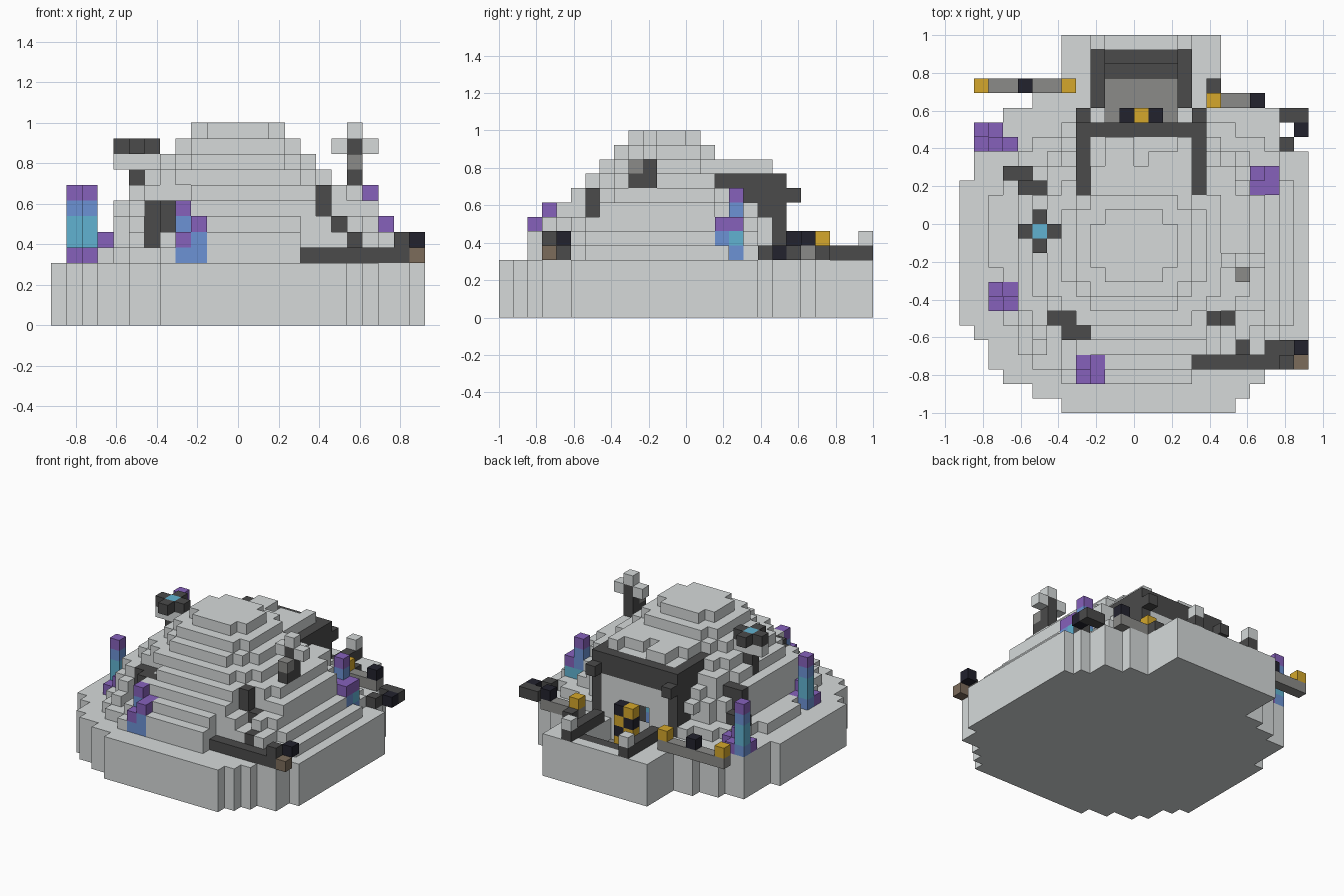
import bpy, bmesh
from mathutils import Vector

cube = bpy.data.objects.get("Cube")
if cube:
    bpy.data.objects.remove(cube)

U = 1 / 13                      # edge of one block
ORIGIN = Vector((-12, -13, 0))


def material(name, rgb):
    m = bpy.data.materials.new(name)
    m.use_nodes = True
    m.diffuse_color = (*rgb, 1)
    m.node_tree.nodes["Principled BSDF"].inputs["Base Color"].default_value = (*rgb, 1)
    return m


MATS = {
    "stone": material("light_stone", (.67, .7, .7)),
    "dark": material("dark_stone", (.07, .07, .07)),
    "grey": material("mid_grey", (.26, .26, .25)),
    "black": material("night_black", (.016, .016, .027)),
    "gold": material("gold", (.66, .39, .025)),
    "purple": material("purple", (.24, .12, .5)),
    "cyan": material("cyan", (.12, .45, .64)),
    "blue": material("blue", (.15, .29, .66)),
    "brown": material("brown", (.2, .15, .105)),
}
KEYS = list(MATS)
grid = {}                       # block -> (part, colour)


def box(part, colour, x, y, z, w=1, d=1, h=1):
    for i in range(x, x + w):
        for j in range(y, y + d):
            for k in range(z, z + h):
                grid[i, j, k] = (part, colour)


def carve(x, y, z, w, d, h):
    for c in list(grid):
        if x <= c[0] < x + w and y <= c[1] < y + d and z <= c[2] < z + h:
            del grid[c]


def stack(part, x, y, z, colours):
    for n, c in enumerate(colours.split()):
        box(part, c, x, y, z + n)


# Ground slab: first row, number of rows, left and right end
for y, d, a, b in [(0, 1, 7, 19), (1, 1, 5, 20), (2, 1, 3, 21), (3, 2, 2, 23),
                   (5, 1, 1, 24), (6, 10, 0, 24), (16, 2, 1, 24), (18, 1, 1, 23),
                   (19, 1, 1, 22), (20, 1, 3, 22), (21, 1, 5, 20), (22, 4, 7, 18)]:
    box("ground_slab", "stone", a, y, 0, b - a, d, 4)

# Stepped dome: rounded layers from bottom to top
LAYERS = [(3, 23, 2, 20), (4, 22, 2, 19), (4, 21, 3, 19), (4, 21, 4, 18),
          (5, 20, 5, 18), (6, 18, 6, 17), (7, 17, 7, 16), (8, 16, 8, 15), (9, 15, 9, 14)]
for n, (x0, x1, y0, y1) in enumerate(LAYERS):
    for i in range(x0, x1):
        for j in range(y0, y1):
            u = abs(2 * i + 1 - x0 - x1) / (x1 - x0)
            v = abs(2 * j + 1 - y0 - y1) / (y1 - y0)
            if u ** 2.5 + v ** 2.5 < 1.13:
                box("dome", "stone", i, j, 4 + n)
box("dome", "stone", 2, 10, 4, 1, 5)

# Gate: roof, side walls, lintel and inner arch
box("gate_roof", "stone", 9, 14, 9, 7, 5)
for x, y, w, d in [(9, 15, 7, 2), (10, 17, 2, 2), (13, 17, 2, 1), (15, 17, 1, 2)]:
    box("gate_roof", "stone", x, y, 10, w, d)
carve(9, 18, 4, 7, 3, 5)
carve(10, 18, 2, 5, 7, 2)
box("gate_back_wall", "stone", 9, 17, 4, 7, 1, 5)
for x in (8, 16):
    box("gate_wall", "dark", x, 17, 4, 1, 3, 5)
    box("gate_wall", "dark", x, 15, 9, 1, 5)
    box("gate_wall", "dark", x, 20, 8)
box("gate_lintel", "dark", 8, 19, 8, 9, 1, 2)
box("gate_arch", "stone", 9, 19, 2, 7, 1, 6)
carve(11, 19, 2, 3, 1, 4)
stack("gate_panel", 11, 18, 4, "blue cyan")
stack("gate_panel", 12, 18, 4, "dark dark")
stack("gate_panel", 13, 18, 4, "blue cyan")

# Sunken porch with steps, rims and end blocks
box("porch_floor", "grey", 10, 18, 1, 5, 5)
box("porch_step", "dark", 10, 23, 2, 5, 1, 1)
box("porch_step", "dark", 10, 24, 2, 5, 1, 2)
for x in (9, 15):
    box("porch_rim", "dark", x, 21, 4, 1, 5)
    box("porch_end_block", "stone", x, 25, 5)
box("porch_column", "black", 11, 20, 2)
stack("porch_column", 12, 20, 2, "black gold black gold")
stack("porch_column", 13, 20, 2, "gold black gold black")

# Crystals
TALL = "blue cyan cyan blue purple"
for x, y in [(1, 19), (2, 8)]:
    stack("tall_crystal", x, y, 4, TALL)
    box("crystal_shoot", "purple", x, y - 1, 4)
    box("crystal_shoot", "purple", x + 1, y, 4)
    box("crystal_shoot", "purple", x + 1, y - 1, 4, 1, 1, 2)
box("crystal_shoot", "purple", 3, 18, 4)
stack("front_crystal", 8, 3, 4, "blue blue blue purple")
stack("front_crystal", 9, 3, 4, "blue blue purple")
stack("front_crystal", 9, 2, 4, "blue blue purple")
stack("front_crystal", 8, 2, 4, "blue purple")
carve(20, 15, 6, 2, 2, 4)
stack("side_crystal", 20, 16, 4, TALL.replace("cyan cyan", "cyan blue"))
stack("side_crystal", 20, 15, 4, "blue blue purple")
stack("side_crystal", 21, 15, 4, "blue blue purple")
stack("side_crystal", 21, 16, 4, "blue cyan purple")

# Flower-shaped lamp on a stalk
box("lamp_stalk", "dark", 5, 12, 7, 1, 1, 3)
box("lamp_stalk", "stone", 4, 12, 10, 3)
box("lamp_head", "dark", 4, 12, 11, 3)
box("lamp_head", "dark", 5, 11, 11, 1, 3)
box("lamp_light", "cyan", 5, 12, 11)

# Mast with crossed arms and a foot block
stack("mast", 19, 10, 8, "stone dark dark dark stone")
stack("mast_foot", 19, 9, 8, "stone dark grey")
for x in (18, 20):
    box("mast_arm", "stone", x, 10, 11)

# Dark rocks sunk into the dome
carve(6, 3, 8, 3, 4, 1)
carve(6, 3, 6, 2, 3, 2)
carve(6, 3, 5, 1, 3, 1)
carve(17, 3, 7, 3, 4, 2)
carve(18, 3, 6, 1, 4, 1)
for x, y, z, w, h in [(3, 16, 5, 2, 1), (4, 15, 6, 2, 2), (6, 6, 5, 1, 3), (7, 6, 6, 1, 2),
                      (7, 5, 6, 2, 2), (17, 6, 7, 1, 2), (18, 6, 6, 1, 1)]:
    box("dark_rock", "dark", x, y, z, w, 1, h)

# Front path cut into the dome's foot
carve(16, 2, 4, 8, 1, 2)
carve(16, 3, 5, 4, 1, 2)
box("front_path", "dark", 16, 3, 4, 7)
box("front_path", "dark", 19, 4, 4, 4)
box("front_path", "dark", 19, 4, 5)
box("front_path", "dark", 22, 3, 5)
box("path_end", "brown", 23, 3, 4)
box("path_end", "black", 23, 4, 5)

# Rear walkways with marker blocks
box("walkway", "grey", 1, 22, 4, 7)
for x, c in [(1, "gold"), (4, "black"), (7, "gold")]:
    box("walkway_marker", c, x, 22, 5)
box("walkway", "grey", 17, 21, 4, 4)
box("walkway", "dark", 17, 22, 4)
box("walkway_marker", "gold", 17, 21, 5)
box("walkway_marker", "black", 20, 21, 5)

# Corner ring
box("corner_ring", "dark", 22, 20, 4, 2)
box("corner_ring", "black", 23, 19, 4)
box("corner_ring", "dark", 22, 18, 4)

# Turn each part's blocks into a mesh of its exposed faces
for part in dict.fromkeys(p for p, c in grid.values()):
    bm = bmesh.new()
    verts = {}
    for cell, (p, colour) in grid.items():
        if p != part:
            continue
        for axis in range(3):
            for side in (0, 1):
                other = list(cell)
                other[axis] += 2 * side - 1
                if tuple(other) in grid:
                    continue
                ring = []
                for s, t in [(0, 0), (1, 0), (1, 1), (0, 1)]:
                    q = list(cell)
                    q[axis] += side
                    q[(axis + 1) % 3] += s
                    q[(axis + 2) % 3] += t
                    q = tuple(q)
                    if q not in verts:
                        verts[q] = bm.verts.new((Vector(q) + ORIGIN) * U)
                    ring.append(verts[q])
                face = bm.faces.new(ring if side else ring[::-1])
                face.material_index = KEYS.index(colour)
    mesh = bpy.data.meshes.new(part)
    bm.to_mesh(mesh)
    bm.free()
    for m in MATS.values():
        mesh.materials.append(m)
    bpy.context.collection.objects.link(bpy.data.objects.new(part, mesh))
